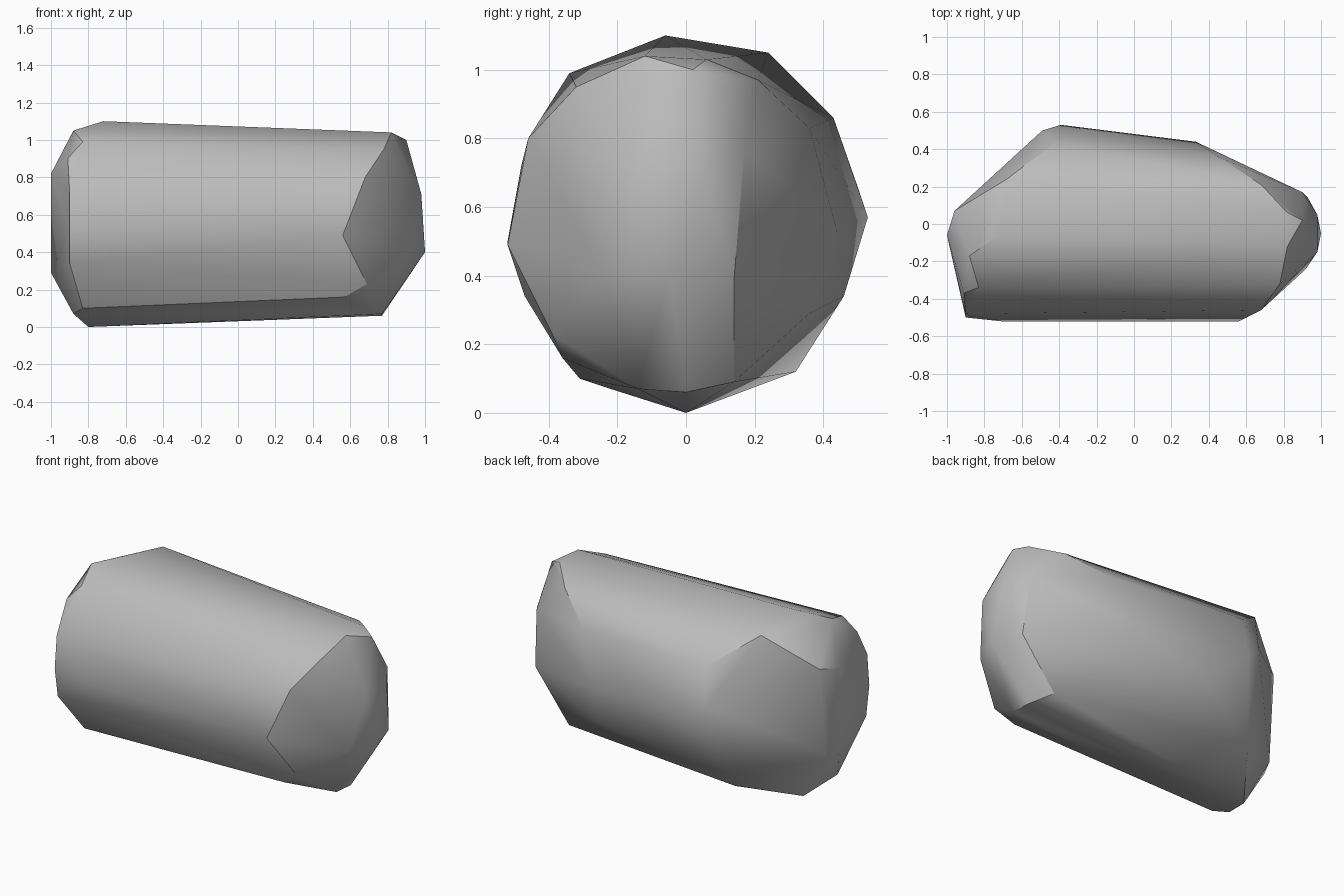
import bpy
import bmesh
import math

# Remove the default cube only
default_cube = bpy.data.objects.get("Cube")
if default_cube:
    bpy.data.objects.remove(default_cube, do_unlink=True)


def make_material(name, value):
    """One flat grey, shown in both the viewport and the render."""
    material = bpy.data.materials.new(name)
    material.use_nodes = True
    colour = (value, value, value, 1)
    material.diffuse_color = colour
    shader = material.node_tree.nodes["Principled BSDF"]
    shader.inputs["Base Color"].default_value = colour
    shader.inputs["Roughness"].default_value = .9
    return material


def make_hull(name, outlines, material):
    """Wrap a convex skin around several corner outlines."""
    bm = bmesh.new()
    for outline in outlines:
        for corner in outline:
            bm.verts.new(corner)

    # Skin the corners, then drop the points left inside
    bmesh.ops.convex_hull(bm, input=bm.verts[:])
    loose = [vert for vert in bm.verts if not vert.link_faces]
    bmesh.ops.delete(bm, geom=loose, context="VERTS")

    # Merge nearly flat neighbours into broad chipped facets
    bmesh.ops.dissolve_limit(bm, angle_limit=math.radians(2),
                             verts=bm.verts[:], edges=bm.edges[:])
    bmesh.ops.recalc_face_normals(bm, faces=bm.faces[:])

    mesh = bpy.data.meshes.new(name)
    bm.to_mesh(mesh)
    bm.free()
    mesh.materials.append(material)
    rock = bpy.data.objects.new(name, mesh)
    bpy.context.collection.objects.link(rock)
    return rock


# Wide end: narrow tip face
wide_tip = [
    (-1, -.06, .82), (-1, -.06, .29), (-.96, .07, .85), (-.97, .02, .32),
    (-.88, -.17, 1.05), (-.88, -.22, .07),
]

# Wide end: rim where the sides begin
wide_rim = [
    (-.72, -.06, 1.1), (-.68, .24, 1.05), (-.43, .43, .86), (-.49, .5, .66),
    (-.39, .53, .57), (-.14, .46, .34), (-.56, .32, .12), (-.8, 0, 0),
    (-.83, -.31, .1), (-.9, -.47, .34), (-.9, -.5, .52), (-.71, -.52, .5),
    (-.9, -.48, .72), (-.91, -.37, .9), (-.83, -.34, .99),
]

# Narrow end: rim where the sides finish
narrow_rim = [
    (.82, -.12, 1.04), (.82, .06, 1.03), (.68, .21, .97), (.45, .36, .83),
    (.33, .44, .53), (.36, .36, .29), (.7, .14, .09), (.77, 0, .06),
    (.77, -.14, .07), (.57, -.36, .16), (.69, -.39, .23), (.56, -.52, .49),
    (.68, -.46, .8), (.78, -.32, .95),
]

# Narrow end: blunt faceted tip
narrow_tip = [
    (.9, .02, 1), (.98, .05, .71), (.98, -.15, .71), (1, -.05, .4),
    (.92, -.24, .4), (.93, .14, .39), (.9, .17, .76),
]

# Chipped rock with soft sides and crisp rims
stone_grey = make_material("stone grey", .5)
rock = make_hull("rock", [wide_tip, wide_rim, narrow_rim, narrow_tip], stone_grey)

for other in bpy.context.selected_objects:
    other.select_set(False)
rock.select_set(True)
bpy.context.view_layer.objects.active = rock
bpy.ops.object.shade_smooth_by_angle(angle=math.radians(30))
